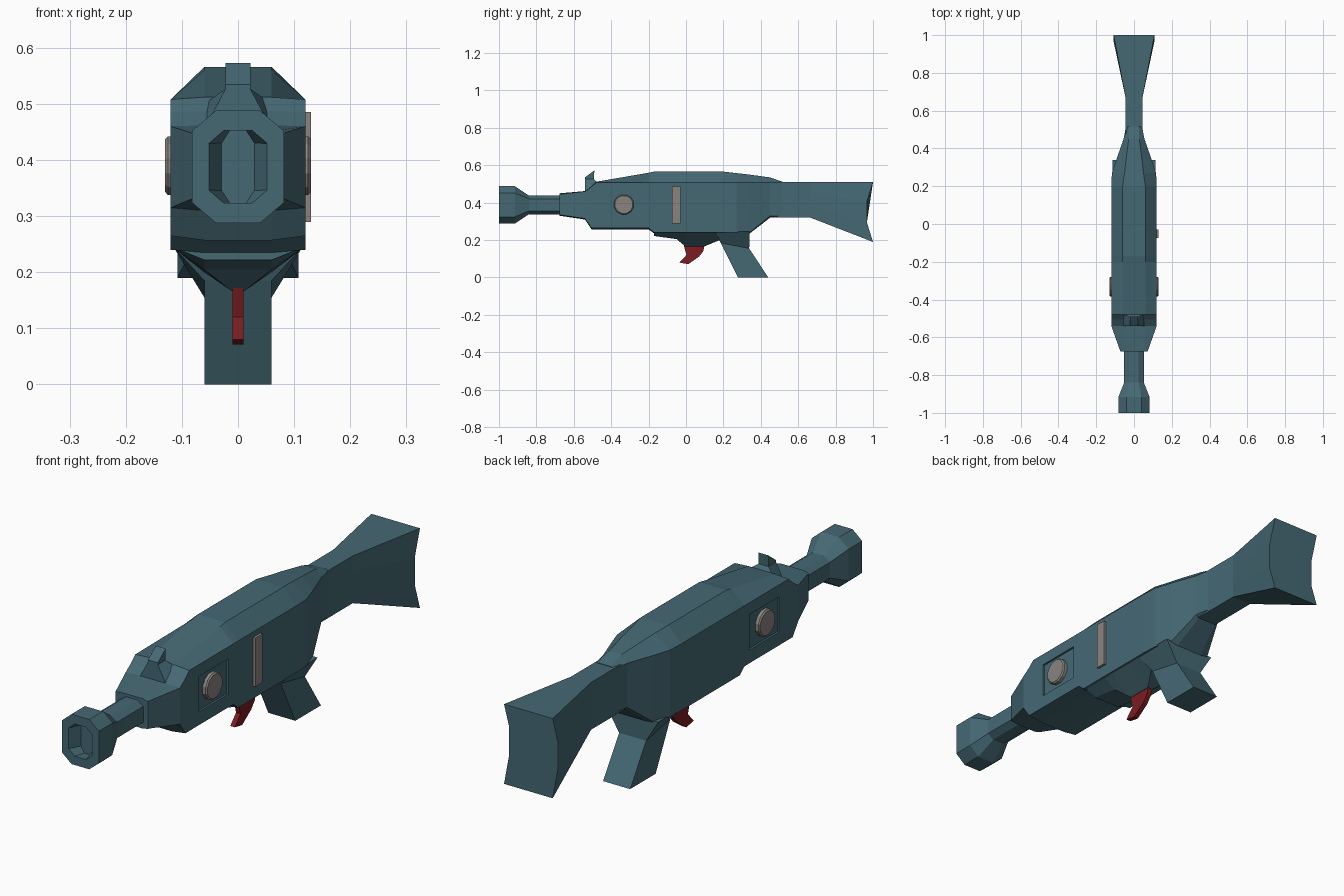
import bpy, bmesh, math


def material(name, rgb):
    m = bpy.data.materials.new(name)
    m.diffuse_color = (*rgb, 1)
    return m


TEAL = material("teal_metal", (0.06, 0.14, 0.175))
RED = material("red_trigger", (0.2, 0.012, 0.015))
GREY = material("grey_metal", (0.25, 0.23, 0.22))


def loft(name, rings, mat):
    """Skin a list of equal-length rings and cap both ends."""
    bm = bmesh.new()
    vs = [[bm.verts.new(p) for p in r] for r in rings]
    n = len(rings[0])
    for a, b in zip(vs, vs[1:]):
        for i in range(n):
            j = (i + 1) % n
            bm.faces.new((a[i], a[j], b[j], b[i]))
    bm.faces.new(vs[0])
    bm.faces.new(vs[-1])
    bmesh.ops.recalc_face_normals(bm, faces=bm.faces)
    me = bpy.data.meshes.new(name)
    bm.to_mesh(me)
    bm.free()
    ob = bpy.data.objects.new(name, me)
    bpy.context.collection.objects.link(ob)
    if mat:
        me.materials.append(mat)
    return ob


def octagon(y, top, tw, shoulder, w, low, bw, bottom):
    """Symmetric eight-point cross-section at y."""
    half = [(tw, top), (w, shoulder), (w, low), (bw, bottom)]
    return [(x, y, z) for x, z in half] + [(-x, y, z) for x, z in reversed(half)]


def box(name, x0, x1, y0, y1, z0, z1, mat):
    return loft(name, [[(x, y0, z0), (x, y1, z0), (x, y1, z1), (x, y0, z1)]
                       for x in (x0, x1)], mat)


# Receiver body: y, top, top half width, shoulder, half width, low, bottom half width, bottom
body = loft("receiver", [octagon(*s) for s in (
    (-0.675, 0.45, 0.05, 0.445, 0.072, 0.335, 0.05, 0.33),
    (-0.54, 0.462, 0.06, 0.46, 0.12, 0.315, 0.06, 0.31),
    (-0.505, 0.487, 0.06, 0.485, 0.12, 0.265, 0.06, 0.257),
    (-0.48, 0.512, 0.06, 0.508, 0.12, 0.265, 0.06, 0.257),
    (-0.2, 0.56, 0.06, 0.508, 0.12, 0.265, 0.06, 0.257),
    (-0.17, 0.566, 0.06, 0.508, 0.12, 0.24, 0.06, 0.235),
    (0.2, 0.566, 0.06, 0.508, 0.12, 0.24, 0.06, 0.235),
    (0.27, 0.558, 0.05, 0.508, 0.117, 0.24, 0.06, 0.235),
    (0.34, 0.55, 0.042, 0.508, 0.094, 0.24, 0.06, 0.235),
    (0.45, 0.535, 0.028, 0.508, 0.055, 0.33, 0.04, 0.32),
    (0.515, 0.512, 0.025, 0.508, 0.043, 0.33, 0.03, 0.32))], TEAL)

# Muzzle and barrel, starting from the floor of the bore
def tube(y, w, h, c=0.45, z=0.388):
    return octagon(y, z + h, w * 0.48, z + h * 0.64, w,
                   z - h * 0.64, w * 0.48, z - h)


loft("barrel", [tube(-0.955, 0.028, 0.065), tube(-0.955, 0.029, 0.066),
                tube(-1, 0.052, 0.065), tube(-1, 0.082, 0.1),
                tube(-0.915, 0.082, 0.1), tube(-0.84, 0.052, 0.05),
                tube(-0.66, 0.052, 0.05)][1:], TEAL)

# Front sight, a slanted post
loft("front_sight", [
    [(-w, y0, z0), (w, y0, z0), (w, y1, z1), (-w, y1, z1)]
    for w, y0, z0, y1, z1 in ((0.06, -0.54, 0.455, -0.47, 0.5),
                              (0.022, -0.54, 0.527, -0.492, 0.527),
                              (0.022, -0.54, 0.535, -0.49, 0.573))], TEAL)

# Shoulder stock with a notched butt
loft("stock", [[(w, y, z) for y, z in prof] + [(-w, y, z) for y, z in reversed(prof)]
               for w, prof in (
    (0.044, [(0.42, z) for z in (0.51, 0.45, 0.385, 0.32)]),
    (0.044, [(0.665, z) for z in (0.51, 0.45, 0.385, 0.32)]),
    (0.108, [(1, 0.51), (0.967, 0.405), (0.967, 0.295), (1, 0.19)]))], TEAL)

# Pistol grip, flaring into the receiver
loft("grip", [[(-w, y0, z0), (w, y0, z0), (w, y1, z1), (-w, y1, z1)]
              for w, y0, z0, y1, z1 in ((0.115, 0.16, 0.245, 0.34, 0.245),
                                        (0.06, 0.185, 0.185, 0.338, 0.155),
                                        (0.06, 0.278, 0, 0.44, 0))], TEAL)

# Underside housing, narrowing around the trigger
loft("trigger_housing", [
    [(-0.118, y, 0.245), (0.118, y, 0.245), (w, y, z), (-w, y, z)]
    for y, w, z in ((-0.17, 0.06, 0.222), (-0.05, 0.06, 0.205), (-0.005, 0.012, 0.167),
                    (0.1, 0.012, 0.167), (0.18, 0.06, 0.2))], TEAL)

# Trigger blade
blade = [(-0.012, 0.172), (0.1, 0.172), (0.092, 0.14), (0.07, 0.112),
         (0.012, 0.071), (-0.035, 0.08), (0.002, 0.12)]
loft("trigger", [[(x, y, z) for y, z in blade] for x in (-0.01, 0.01)], RED)

# Ejection strip on the right side
box("side_strip", 0.115, 0.13, -0.075, -0.03, 0.29, 0.486, GREY)

# Recessed panels with a round stud on each side
for side, s in (("right", 1), ("left", -1)):
    cutter = box(side + "_panel_cutter", s * 0.112, s * 0.15,
                 -0.42, -0.232, 0.318, 0.46, None)
    cutter.hide_render = True
    cutter.hide_set(True)
    cut = body.modifiers.new(side + "_recess", 'BOOLEAN')
    cut.operation = 'DIFFERENCE'
    cut.solver = 'EXACT'
    cut.object = cutter
    ring = [(math.cos(a) * r, math.sin(a) * r) for r in (0.054,)
            for a in (math.tau * (i + 0.5) / 12 for i in range(12))]
    loft(side + "_stud", [[(s * x, -0.332 + y * k, 0.39 + z * k) for y, z in ring]
                          for x, k in ((0.105, 1), (0.125, 1), (0.13, 0.9))], GREY)
